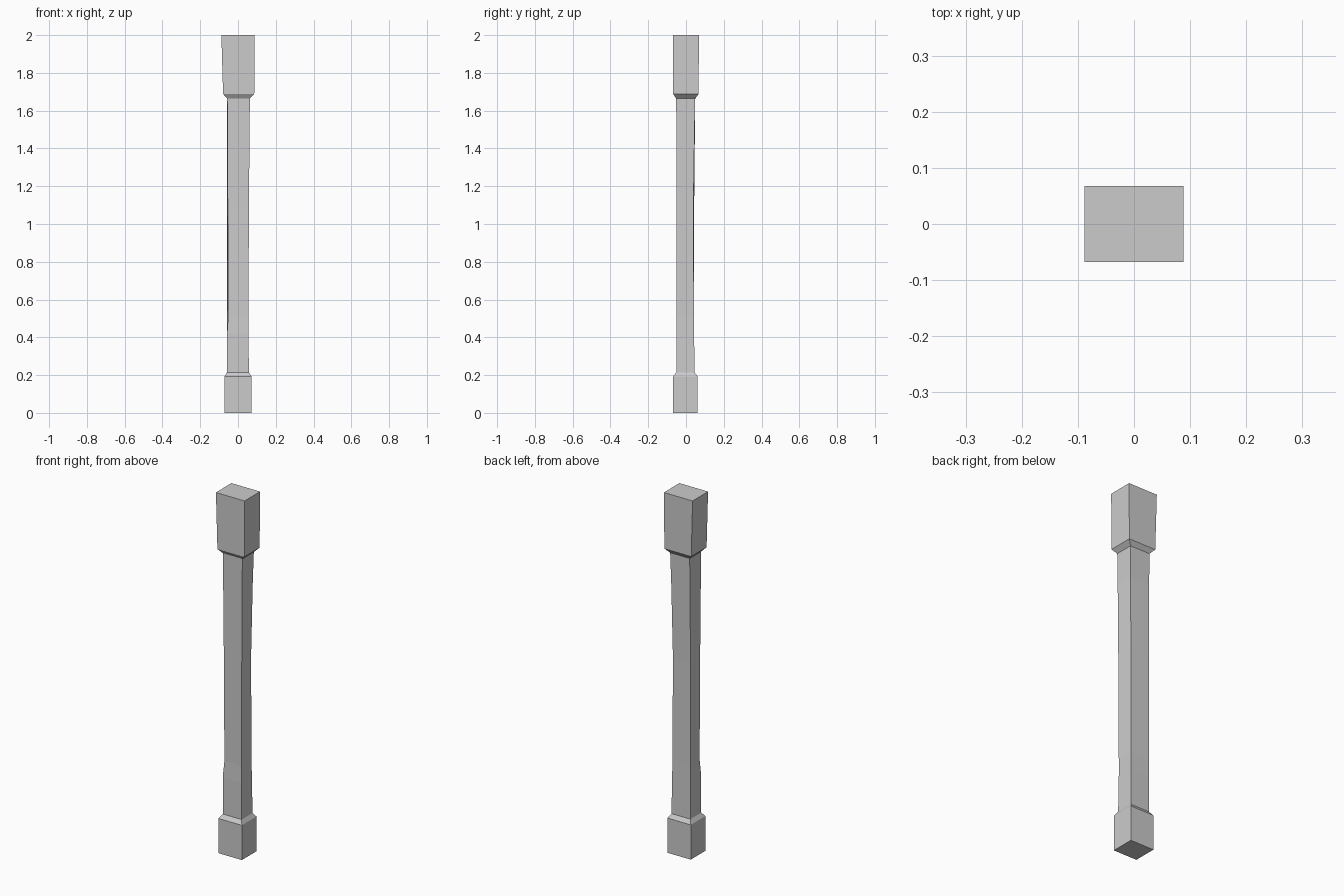
import bpy, bmesh

if "Cube" in bpy.data.objects:
    bpy.data.objects.remove(bpy.data.objects["Cube"])


def rect(x0, x1, y0, y1, z, z_fl=None):
    # Corners: front left, front right, back right, back left
    return [(x0, y0, z), (x1, y0, z), (x1, y1, z), (x0, y1, z)]


def loft(name, rings, cap_bottom=False, cap_top=False):
    bm = bmesh.new()
    loops = [[bm.verts.new(p) for p in ring] for ring in rings]
    for a, b in zip(loops, loops[1:]):
        for i in range(4):
            j = (i + 1) % 4
            bm.faces.new((a[i], a[j], b[j], b[i]))
    if cap_bottom:
        bm.faces.new(loops[0][::-1])
    if cap_top:
        bm.faces.new(loops[-1])
    mesh = bpy.data.meshes.new(name)
    bm.to_mesh(mesh)
    bm.free()
    obj = bpy.data.objects.new(name, mesh)
    bpy.context.collection.objects.link(obj)
    return obj


shaft_foot = rect(-0.058, 0.058, -0.051, 0.045, 0.215)
shaft_head = rect(-0.057, 0.063, -0.052, 0.049, 1.665)

# Base block with its chamfered shoulder
loft("base_block", [
    rect(-0.072, 0.071, -0.068, 0.061, 0.0),
    rect(-0.072, 0.071, -0.068, 0.061, 0.193),
    shaft_foot,
], cap_bottom=True)


def shaft_ring(z, fl, fr, br, bl):
    return [(x, y, z) for x, y in (fl, fr, br, bl)]


# Hand-hewn shaft, each corner slightly worn
loft("shaft", [
    shaft_foot,
    shaft_ring(0.42, (-0.058, -0.051), (0.055, -0.05), (0.055, 0.043), (-0.058, 0.043)),
    shaft_ring(0.51, (-0.052, -0.045), (0.055, -0.05), (0.054, 0.042), (-0.058, 0.043)),
    shaft_ring(1.08, (-0.054, -0.047), (0.058, -0.05), (0.053, 0.039), (-0.058, 0.043)),
    shaft_ring(1.49, (-0.056, -0.050), (0.061, -0.051), (0.059, 0.045), (-0.057, 0.047)),
    shaft_head,
])

# Flared top block with its chamfered underside
loft("top_block", [
    shaft_head,
    rect(-0.079, 0.086, -0.068, 0.067, 1.688),
    rect(-0.088, 0.088, -0.068, 0.068, 2.0),
], cap_top=True)
